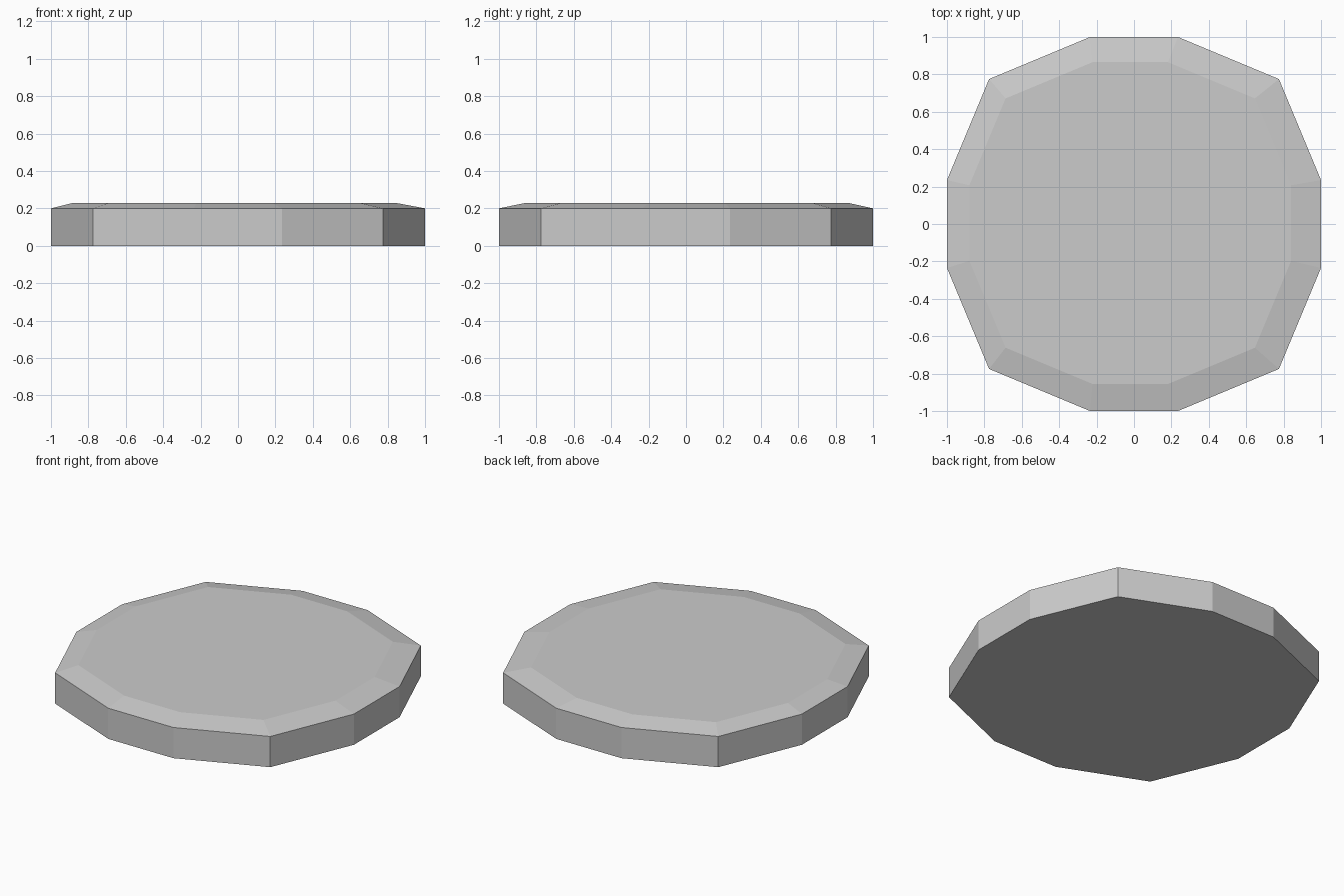
import bpy, bmesh

if "Cube" in bpy.data.objects:
    bpy.data.objects.remove(bpy.data.objects["Cube"])

# Twelve-sided outline: one quadrant's points, rotated by quarter turns
outline = []
x_y = [(1.0, 0.235), (0.775, 0.775), (0.235, 1.0)]
for turn in range(4):
    outline += x_y
    x_y = [(-y, x) for x, y in x_y]

# Rings: scale x, scale y, offset x, offset y, height
rings = [
    (1.0, 1.0, 0.0, 0.0, 0.0),
    (1.0, 1.0, 0.0, 0.0, 0.2),
    (0.86, 0.86, -0.02, 0.005, 0.23),
]

bm = bmesh.new()
loops = [[bm.verts.new((x * sx + ox, y * sy + oy, z)) for x, y in outline]
         for sx, sy, ox, oy, z in rings]

# Upright wall and bevelled rim
n = len(outline)
for low, high in zip(loops, loops[1:]):
    for i in range(n):
        j = (i + 1) % n
        bm.faces.new((low[i], low[j], high[j], high[i]))

# Flat underside and top
bm.faces.new(loops[0][::-1])
bm.faces.new(loops[-1])

mesh = bpy.data.meshes.new("stone_slab")
bm.to_mesh(mesh)
bm.free()
slab = bpy.data.objects.new("stone_slab", mesh)
bpy.context.collection.objects.link(slab)
